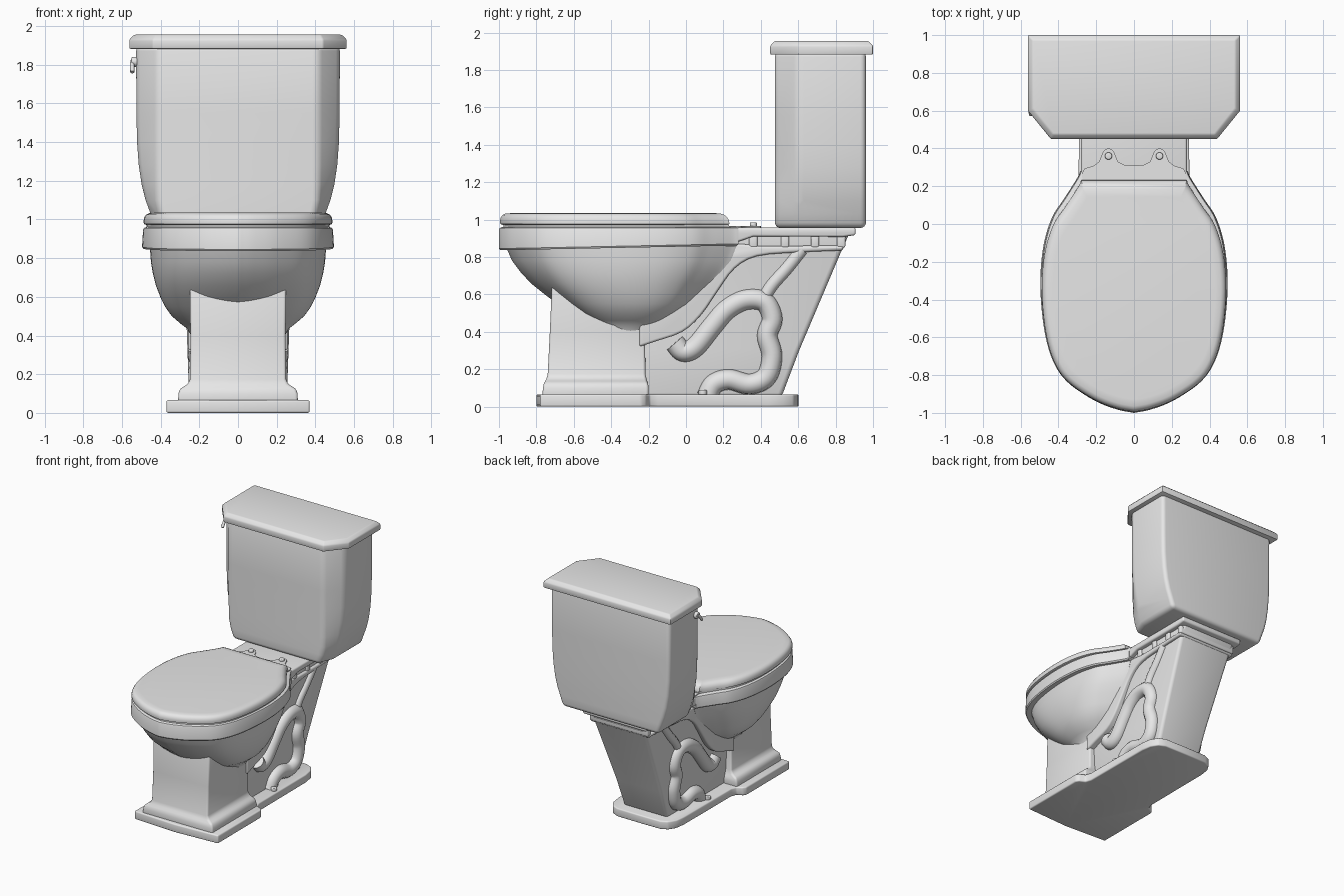
import bpy, bmesh, math
from mathutils import Vector

white = bpy.data.materials.new("porcelain")
white.diffuse_color = (0.8, 0.8, 0.8, 1)


def finish(name, bm, bevel=0, seg=3, angle=28):
    """Bevel the sharp edges and make the object."""
    bmesh.ops.recalc_face_normals(bm, faces=bm.faces)
    if bevel:
        sharp = [e for e in bm.edges if len(e.link_faces) == 2
                 and e.calc_face_angle() > math.radians(angle)]
        bmesh.ops.bevel(bm, geom=sharp, offset=bevel, segments=seg, profile=0.5,
                        affect='EDGES', clamp_overlap=True)
    me = bpy.data.meshes.new(name)
    bm.to_mesh(me)
    bm.free()
    me.materials.append(white)
    ob = bpy.data.objects.new(name, me)
    bpy.context.collection.objects.link(ob)
    return ob


def loft(name, rings, bevel=0, seg=3):
    """Skin a stack of closed rings with the same point count."""
    bm = bmesh.new()
    vs = [[bm.verts.new(p) for p in r] for r in rings]
    n = len(vs[0])
    for a, b in zip(vs, vs[1:]):
        for i in range(n):
            j = (i + 1) % n
            bm.faces.new((a[i], a[j], b[j], b[i]))
    bm.faces.new(vs[0][::-1])
    bm.faces.new(vs[-1])
    return finish(name, bm, bevel, seg)


def prism_z(name, pts, z0, z1, bevel=0):
    return loft(name, [[(x, y, z) for x, y in pts] for z in (z0, z1)], bevel)


def prism_x(name, pts, w, bevel=0):
    return loft(name, [[(x, y, z) for y, z in pts] for x in (-w, w)], bevel)


def mirrored(half):
    """Complete a half outline across x = 0."""
    return half + [(-x, y) for x, y in reversed(half) if x > 1e-6]


def smooth(pts, k=5):
    """Catmull-Rom curve through points."""
    p = [Vector(q) for q in pts]
    p = [2 * p[0] - p[1]] + p + [2 * p[-1] - p[-2]]
    out = []
    for i in range(1, len(p) - 2):
        a, b, c, d = p[i - 1:i + 3]
        for s in range(k):
            t = s / k
            out.append(tuple(0.5 * (2 * b + (c - a) * t + (2 * a - 5 * b + 4 * c - d) * t * t
                                    + (3 * b - a - 3 * c + d) * t ** 3)))
    return out + [tuple(pts[-1])]


def tube(name, pts, r):
    cu = bpy.data.curves.new(name, 'CURVE')
    cu.dimensions = '3D'
    cu.bevel_depth, cu.bevel_resolution, cu.use_fill_caps = r, 4, True
    sp = cu.splines.new('POLY')
    path = smooth(pts, 6)
    sp.points.add(len(path) - 1)
    for q, co in zip(sp.points, path):
        q.co = (*co, 1)
    tmp = bpy.data.objects.new(name + "_path", cu)
    bpy.context.collection.objects.link(tmp)
    bpy.context.view_layer.update()
    bm = bmesh.new()
    bm.from_mesh(tmp.to_mesh())
    tmp.to_mesh_clear()
    bpy.data.objects.remove(tmp)
    return finish(name, bm)


def cylinder(name, loc, r, h, axis='Z', bevel=0.006):
    bm = bmesh.new()
    bmesh.ops.create_cone(bm, cap_ends=True, segments=20, radius1=r, radius2=r, depth=h)
    ob = finish(name, bm, bevel)
    ob.location = loc
    if axis == 'X':
        ob.rotation_euler.y = math.pi / 2
    return ob


# egg-shaped outline shared by lid, seat, rim and bowl
EGG = mirrored(smooth([(0.28, 0.24), (0.30, 0.2), (0.365, 0.1), (0.43, 0), (0.475, -0.15),
                       (0.49, -0.35), (0.47, -0.57), (0.425, -0.73), (0.35, -0.84),
                       (0.21, -0.935), (0.09, -0.982), (0, -1.0)]))


def egg(z, yf, yb, hw, slope=0):
    ring = []
    for x, y in EGG:
        yy = yf + (y + 1) / 1.24 * (yb - yf)
        ring.append((x * hw / 0.49, yy, z + slope * (yy + 1)))
    return ring


# seat lid, seat, rim, bowl
loft("seat_lid", [egg(*a) for a in (
    (0.972, -0.98, 0.22, 0.475), (0.977, -0.993, 0.232, 0.487), (0.995, -0.995, 0.23, 0.488),
    (1.012, -0.99, 0.22, 0.484), (1.025, -0.98, 0.205, 0.475), (1.032, -0.965, 0.185, 0.46),
    (1.035, -0.93, 0.15, 0.43))])
loft("seat", [egg(z, -0.975, 0.23, 0.472) for z in (0.95, 0.974)])
loft("rim", [egg(*a) for a in (
    (0.836, -0.96, 0.25, 0.455, 0.02), (0.836, -0.993, 0.27, 0.49, 0.02),
    (0.845, -1.0, 0.28, 0.496, 0.02), (0.945, -1.0, 0.28, 0.491), (0.955, -0.996, 0.277, 0.487),
    (0.96, -0.985, 0.27, 0.476))])
loft("bowl", [egg(*a) for a in (
    (0.40, -0.50, -0.12, 0.243), (0.435, -0.52, -0.08, 0.262), (0.46, -0.55, -0.05, 0.295),
    (0.50, -0.62, 0.0, 0.342), (0.55, -0.69, 0.06, 0.378), (0.60, -0.755, 0.1, 0.402),
    (0.66, -0.83, 0.15, 0.425), (0.72, -0.885, 0.2, 0.44), (0.78, -0.93, 0.24, 0.45),
    (0.86, -0.965, 0.27, 0.456))])

# hinge flange and bolts behind the seat
prism_z("hinge_flange", mirrored([(0, 0.31), (0.05, 0.312), (0.085, 0.33), (0.105, 0.38),
                                  (0.12, 0.397), (0.135, 0.4), (0.15, 0.397), (0.165, 0.38),
                                  (0.185, 0.33), (0.215, 0.307), (0.26, 0.295), (0.275, 0.27),
                                  (0.27, 0.15)]), 0.95, 0.967)
for s, side in ((-1, "left"), (1, "right")):
    cylinder("hinge_bolt_" + side, (s * 0.135, 0.36, 0.97), 0.019, 0.03)

# deck under the tank
prism_x("deck", [(0.05, 0.957), (0.907, 0.957), (0.907, 0.917), (0.84, 0.908), (0.36, 0.91),
                 (0.28, 0.882), (0.2, 0.864), (0.05, 0.858)], 0.28, 0.012)


# rear body, raised band along the bowl, ribs under the deck
def rect(z, y0, y1, w):
    return [(-w, y0, z), (w, y0, z), (w, y1, z), (-w, y1, z)]


loft("rear_body", [rect(0.05, -0.3, 0.51, 0.195), rect(0.3, -0.3, 0.605, 0.205),
                   rect(0.83, -0.3, 0.83, 0.235), rect(0.93, -0.3, 0.875, 0.245)], 0.025)
low = smooth([(-0.25, 0.32), (-0.16, 0.35), (-0.02, 0.40), (0.08, 0.49), (0.17, 0.62),
              (0.26, 0.74), (0.38, 0.805), (0.6, 0.825), (0.84, 0.835)], 3)
prism_x("support_band", low + [(0.845, 0.862), (0.6, 0.86), (0.38, 0.86), (0.3, 0.87),
                               (0.1, 0.87), (-0.2, 0.75), (-0.25, 0.55)], 0.258, 0.018)
for i, y in enumerate((0.36, 0.53, 0.69, 0.83)):
    prism_x("deck_rib_%d" % i, [(y - 0.022, 0.85), (y + 0.022, 0.85),
                                (y + 0.022, 0.92), (y - 0.022, 0.92)], 0.257, 0.01)

# front pedestal with flared foot, and base plate
loft("pedestal", [rect(*a) for a in (
    (0.05, -0.768, -0.2, 0.31), (0.10, -0.765, -0.2, 0.308), (0.125, -0.76, -0.203, 0.3),
    (0.138, -0.752, -0.208, 0.278), (0.15, -0.744, -0.212, 0.258), (0.175, -0.739, -0.217, 0.248),
    (0.4, -0.728, -0.22, 0.246), (0.7, -0.715, -0.22, 0.25))], 0.014)
prism_z("base_plate", mirrored([(0, -0.8), (0.37, -0.78), (0.37, -0.24), (0.355, -0.215),
                                (0.31, -0.195), (0.295, -0.15), (0.292, 0.44), (0.28, 0.52),
                                (0.245, 0.575), (0.19, 0.6), (0, 0.602)]), 0, 0.066, 0.01)

# trapway tubes and floor bolts on both sides
trap = [(-0.06, 0.34), (-0.015, 0.295), (0.05, 0.32), (0.14, 0.43), (0.22, 0.52), (0.32, 0.572),
        (0.42, 0.56), (0.462, 0.47), (0.435, 0.38), (0.46, 0.27), (0.43, 0.16), (0.34, 0.12),
        (0.23, 0.145), (0.15, 0.12), (0.11, 0.05)]
brace = [(0.41, 0.57), (0.46, 0.65), (0.54, 0.74), (0.62, 0.84)]
for s, side in ((-1, "left"), (1, "right")):
    tube("trapway_" + side, [(s * (0.195 + 0.035 * z), y, z) for y, z in trap], 0.055)
    tube("trapway_brace_" + side, [(s * (0.195 + 0.035 * z), y, z) for y, z in brace], 0.035)
    cylinder("floor_bolt_" + side, (s * 0.255, 0.09, 0.075), 0.022, 0.03)


# tank with chamfered front corners and tapering bottom
def tank_ring(z, w):
    c = min(0.415, w - 0.05)
    return [(x, y, z) for x, y in mirrored([(c, 0.475), (w, 0.6), (w, 0.962)])]


loft("tank", [tank_ring(*a) for a in (
    (0.955, 0.425), (1.03, 0.452), (1.1, 0.478), (1.18, 0.498), (1.28, 0.513), (1.4, 0.522),
    (1.55, 0.525), (1.9, 0.527))], 0.03, 4)


# tank lid with eased top edge
def lid_ring(z, d):
    return [(x, y, z) for x, y in mirrored([(0.44 - d / 2, 0.45 + d), (0.562 - d, 0.6 + d / 2),
                                            (0.562 - d, 1 - d)])]


loft("tank_lid", [lid_ring(1.882, 0), lid_ring(1.93, 0), lid_ring(1.955, 0.025)], 0.007, 2)

# flush lever on the left side
cylinder("lever_hub", (-0.535, 0.63, 1.815), 0.026, 0.03, 'X')
tube("flush_lever", [(-0.545, 0.64, 1.82), (-0.547, 0.61, 1.80), (-0.546, 0.58, 1.762)], 0.011)

# smooth shading with sharp edges kept
bpy.ops.object.select_all(action='DESELECT')
for ob in bpy.context.scene.objects:
    ob.select_set(True)
    bpy.context.view_layer.objects.active = ob
bpy.ops.object.shade_smooth_by_angle(angle=math.radians(35))
